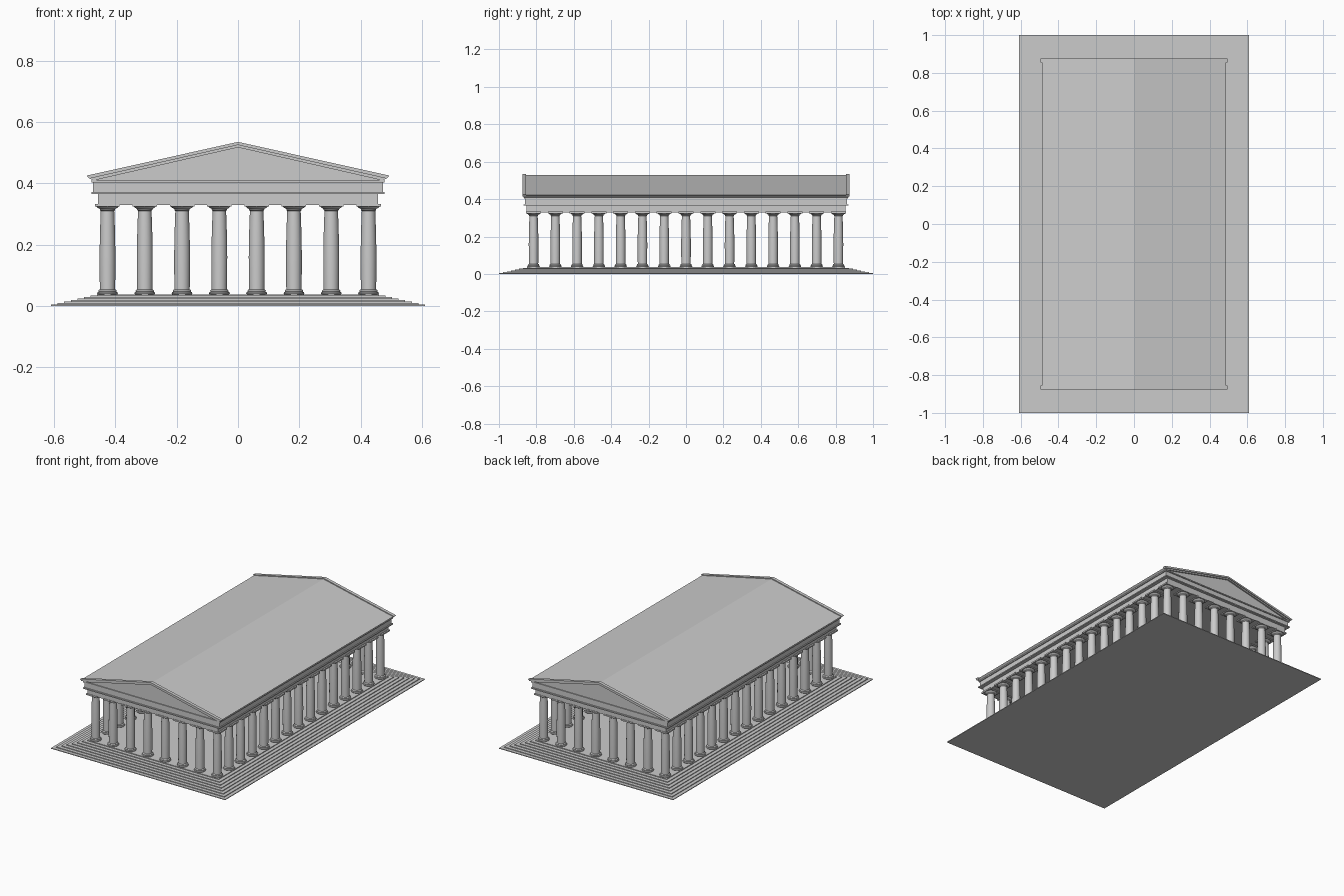
import bpy, bmesh, math

if "Cube" in bpy.data.objects:
    bpy.data.objects.remove(bpy.data.objects["Cube"])


def finish(name, bm):
    bmesh.ops.recalc_face_normals(bm, faces=bm.faces[:])
    mesh = bpy.data.meshes.new(name)
    bm.to_mesh(mesh)
    bm.free()
    obj = bpy.data.objects.new(name, mesh)
    bpy.context.collection.objects.link(obj)
    return obj


def box(name, hx, hy, z0, z1):
    bm = bmesh.new()
    bmesh.ops.create_cube(bm, size=1)
    for v in bm.verts:
        v.co = (v.co.x * 2 * hx, v.co.y * 2 * hy, z0 + (v.co.z + 0.5) * (z1 - z0))
    return finish(name, bm)


def prism(name, profile, y0, y1):
    """Extrude an x-z outline along y."""
    bm = bmesh.new()
    face = bm.faces.new([bm.verts.new((x, y0, z)) for x, z in profile])
    ext = bmesh.ops.extrude_face_region(bm, geom=[face])
    for g in ext["geom"]:
        if isinstance(g, bmesh.types.BMVert):
            g.co.y = y1
    return finish(name, bm)


# Stepped platform
STEPS, RISE = 8, 0.0047
bm = bmesh.new()
rings = []
for i in range(STEPS):
    inset = i * 0.0214
    for z in (i * RISE, (i + 1) * RISE):
        hx, hy = 0.61 - inset, 1.0 - inset
        rings.append([bm.verts.new((sx * hx, sy * hy, z))
                      for sx, sy in ((-1, -1), (1, -1), (1, 1), (-1, 1))])
for a, b in zip(rings, rings[1:]):
    for k in range(4):
        n = (k + 1) % 4
        bm.faces.new((a[k], a[n], b[n], b[k]))
bm.faces.new(rings[0])
bm.faces.new(rings[-1])
finish("stepped_platform", bm)
FLOOR = STEPS * RISE

# Column: moulded base, swelling shaft, flared capital and square abacus
profile = [(0.0, FLOOR), (0.032, FLOOR), (0.034, 0.041), (0.032, 0.045),
           (0.029, 0.046), (0.030, 0.049), (0.028, 0.052), (0.025, 0.054),
           (0.0255, 0.10), (0.0258, 0.16), (0.0250, 0.22), (0.0235, 0.27),
           (0.0220, 0.310), (0.0245, 0.312), (0.0250, 0.316),
           (0.032, 0.320), (0.037, 0.325), (0.0, 0.325)]
SIDES = 24
bm = bmesh.new()
prev = None
for r, z in profile:
    if r == 0:
        ring = [bm.verts.new((0, 0, z))] * SIDES
    else:
        ring = [bm.verts.new((r * math.cos(2 * math.pi * k / SIDES),
                              r * math.sin(2 * math.pi * k / SIDES), z))
                for k in range(SIDES)]
    if prev:
        for k in range(SIDES):
            n = (k + 1) % SIDES
            corners = list(dict.fromkeys((prev[k], prev[n], ring[n], ring[k])))
            bm.faces.new(corners)
    prev = ring
abacus = bmesh.ops.create_cube(bm, size=1)["verts"]
for v in abacus:
    v.co = (v.co.x * 0.08, v.co.y * 0.08, 0.3285 + v.co.z * 0.009)
column = finish("column", bm)
bpy.context.view_layer.objects.active = column
column.select_set(True)
bpy.ops.object.shade_smooth_by_angle(angle=math.radians(35))

# Colonnade: 8 columns across each end, 15 along each side
COLS_X, COLS_Y, CX, CY = 8, 15, 0.426, 0.815
spots = []
for i in range(COLS_X):
    for j in range(COLS_Y):
        if i in (0, COLS_X - 1) or j in (0, COLS_Y - 1):
            spots.append((-CX + 2 * CX * i / (COLS_X - 1),
                          -CY + 2 * CY * j / (COLS_Y - 1), 0))
column.location = spots[0]
for s in spots[1:]:
    c = column.copy()
    c.location = s
    bpy.context.collection.objects.link(c)

# Entablature courses
box("architrave", 0.457, 0.852, 0.329, 0.366)
box("lower_band", 0.479, 0.868, 0.365, 0.372)
box("frieze", 0.473, 0.860, 0.371, 0.404)
box("cornice", 0.479, 0.866, 0.403, 0.410)

# Gabled roof
prism("roof", [(-0.474, 0.409), (0.474, 0.409), (0.488, 0.421),
               (0, 0.529), (-0.488, 0.421)], -0.86, 0.86)

# Raking cornices framing each pediment, in two stepped layers
for label, s in (("front", -1), ("back", 1)):
    prism(label + "_raking_cornice",
          [(-0.494, 0.425), (-0.486, 0.415), (0, 0.525), (0.486, 0.415),
           (0.494, 0.425), (0, 0.535)], s * 0.855, s * 0.875)
    prism(label + "_raking_moulding",
          [(-0.486, 0.417), (-0.472, 0.409), (0, 0.517), (0.472, 0.409),
           (0.486, 0.417), (0, 0.527)], s * 0.855, s * 0.869)
